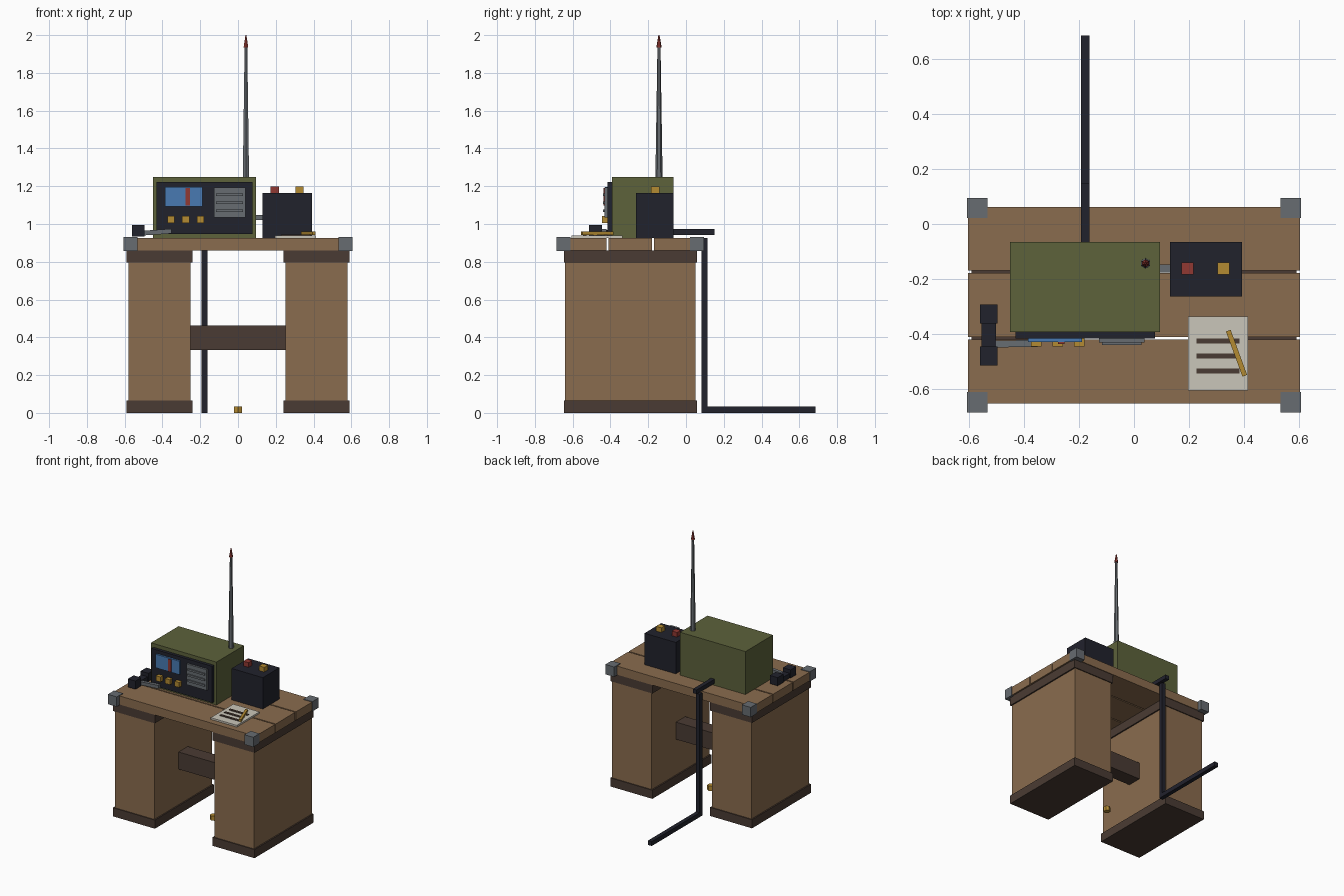
import bpy
from math import pi, cos, sin
from mathutils import Vector

cube = bpy.data.objects.get("Cube")
if cube:
    bpy.data.objects.remove(cube, do_unlink=True)


def material(name, rgb):
    lin = [(c / 255 / 12.92) if c < 11 else ((c / 255 + 0.055) / 1.055) ** 2.4 for c in rgb]
    mat = bpy.data.materials.new(name)
    mat.use_nodes = True
    mat.diffuse_color = (*lin, 1)
    mat.node_tree.nodes["Principled BSDF"].inputs["Base Color"].default_value = (*lin, 1)
    return mat


WOOD = material("wood", (138, 108, 78))
DARK_WOOD = material("dark wood", (74, 59, 51))
STEEL = material("steel", (103, 108, 113))
GREEN = material("olive green", (93, 98, 59))
BLACK = material("blue black", (33, 34, 44))
BLUE = material("screen blue", (72, 122, 178))
RED = material("red", (145, 56, 50))
GOLD = material("brass", (180, 139, 50))
PAPER = material("paper", (202, 198, 186))


def finish(obj, name, mat):
    obj.name = name
    obj.data.materials.append(mat)
    return obj


def box(name, mat, x, y, z):
    """Box from its (low, high) limits on each axis."""
    bpy.ops.mesh.primitive_cube_add(size=1)
    obj = bpy.context.object
    for v in obj.data.vertices:
        v.co = [lo + (hi - lo) * (c + 0.5) for c, (lo, hi) in zip(v.co, (x, y, z))]
    return finish(obj, name, mat)


def bar(name, mat, start, end, width, height):
    """Square-section bar between two points."""
    a, b = Vector(start), Vector(end)
    bpy.ops.mesh.primitive_cube_add(size=1, location=(a + b) / 2)
    obj = bpy.context.object
    obj.scale = ((b - a).length, width, height)
    obj.rotation_mode = 'QUATERNION'
    side = Vector((0, 0, 1)).cross(b - a).normalized()
    axis = (b - a).normalized()
    up = axis.cross(side)
    from mathutils import Matrix
    obj.rotation_quaternion = Matrix((axis, side, up)).transposed().to_quaternion()
    return finish(obj, name, mat)


def cone(name, mat, x, y, z, r_low, r_high, sides=6):
    bpy.ops.mesh.primitive_cone_add(vertices=sides, radius1=r_low, radius2=r_high,
                                    depth=z[1] - z[0], location=(x, y, sum(z) / 2))
    return finish(bpy.context.object, name, mat)


def around(c, half):
    return (c - half, c + half)


MID_Y = -0.295
TOP = 0.926

# Pedestals with plinth and cap, joined by a crossbeam
for side, sx in (("right", -1), ("left", 1)):
    px = sx * 0.416
    box(side + "_pedestal", WOOD, around(px, 0.165), around(MID_Y, 0.345), (0.03, 0.83))
    for part, z in (("plinth", (0, 0.065)), ("cap", (0.795, 0.861))):
        box(side + "_" + part, DARK_WOOD, around(px, 0.175), around(MID_Y, 0.352), z)
box("crossbeam", DARK_WOOD, (-0.252, 0.252), around(MID_Y, 0.055), (0.333, 0.463))

# Desk top planks and metal corners
for i in range(3):
    box("top_plank", WOOD, (-0.603, 0.603), around(MID_Y + (i - 1) * 0.241, 0.116), (0.861, TOP))
for cx in (-0.57, 0.57):
    for cy in (-0.353, 0.353):
        box("corner_bracket", STEEL, around(cx, 0.037), around(MID_Y + cy, 0.037), (0.857, 0.931))

# Radio case and front panel
box("radio_case", GREEN, (-0.451, 0.095), (-0.393, -0.065), (TOP, 1.25))
box("radio_panel", BLACK, (-0.431, 0.076), (-0.416, -0.39), (0.946, 1.222))
box("dial_screen", BLUE, (-0.386, -0.189), (-0.43, -0.41), (1.093, 1.195))
box("dial_needle", RED, (-0.277, -0.253), (-0.437, -0.42), (1.098, 1.19))
box("speaker_plate", STEEL, (-0.128, 0.039), (-0.431, -0.41), (1.035, 1.192))
for i in range(3):
    box("speaker_slat", STEEL, (-0.117, 0.027), (-0.44, -0.425), around(1.071 + i * 0.042, 0.007))
for i in range(3):
    box("tuning_knob", GOLD, around(-0.355 + i * 0.078, 0.019), (-0.445, -0.41), around(1.023, 0.019))

# Antenna
cone("antenna_mast", STEEL, 0.042, -0.143, (1.25, 1.95), 0.019, 0.008)
cone("antenna_tip", RED, 0.042, -0.143, (1.935, 2.0), 0.014, 0.003)

# Battery, terminals and link to the radio
box("battery", BLACK, (0.131, 0.392), (-0.264, -0.065), (TOP, 1.163))
box("red_terminal", RED, around(0.195, 0.022), around(-0.162, 0.022), (1.16, 1.198))
box("brass_terminal", GOLD, around(0.326, 0.022), around(-0.162, 0.022), (1.16, 1.198))
box("battery_link", STEEL, (0.09, 0.135), around(-0.162, 0.014), (1.02, 1.047))

# Handset and its lead
for hy in (-0.327, -0.48):
    box("handset_end", BLACK, around(-0.528, 0.032), around(hy, 0.034), (0.933, 0.995))
box("handset_grip", BLACK, around(-0.528, 0.026), (-0.48, -0.327), (0.933, 0.968))
bar("handset_lead", STEEL, (-0.53, -0.437, 0.95), (-0.352, -0.434, 0.962), 0.025, 0.025)

# Notepad, written lines and pencil
box("notepad", PAPER, (0.196, 0.414), (-0.605, -0.336), (TOP, 0.939))
for i in range(3):
    box("note_line", DARK_WOOD, (0.227, 0.383), around(-0.425 - i * 0.055, 0.009), (0.936, 0.944))
bar("pencil", GOLD, (0.343, -0.388, 0.951), (0.403, -0.552, 0.951), 0.018, 0.016)

# Cable run behind the desk
CABLE_X = around(-0.178, 0.0155)
box("cable_from_radio", BLACK, CABLE_X, (-0.07, 0.15), (0.942, 0.973))
box("cable_drop", BLACK, CABLE_X, (0.082, 0.113), (0, TOP))
box("cable_on_floor", BLACK, CABLE_X, (0.082, 0.685), (0, 0.033))

# Small brass stud on the floor
cone("floor_stud", GOLD, 0, MID_Y, (0, 0.035), 0.024, 0.024)
